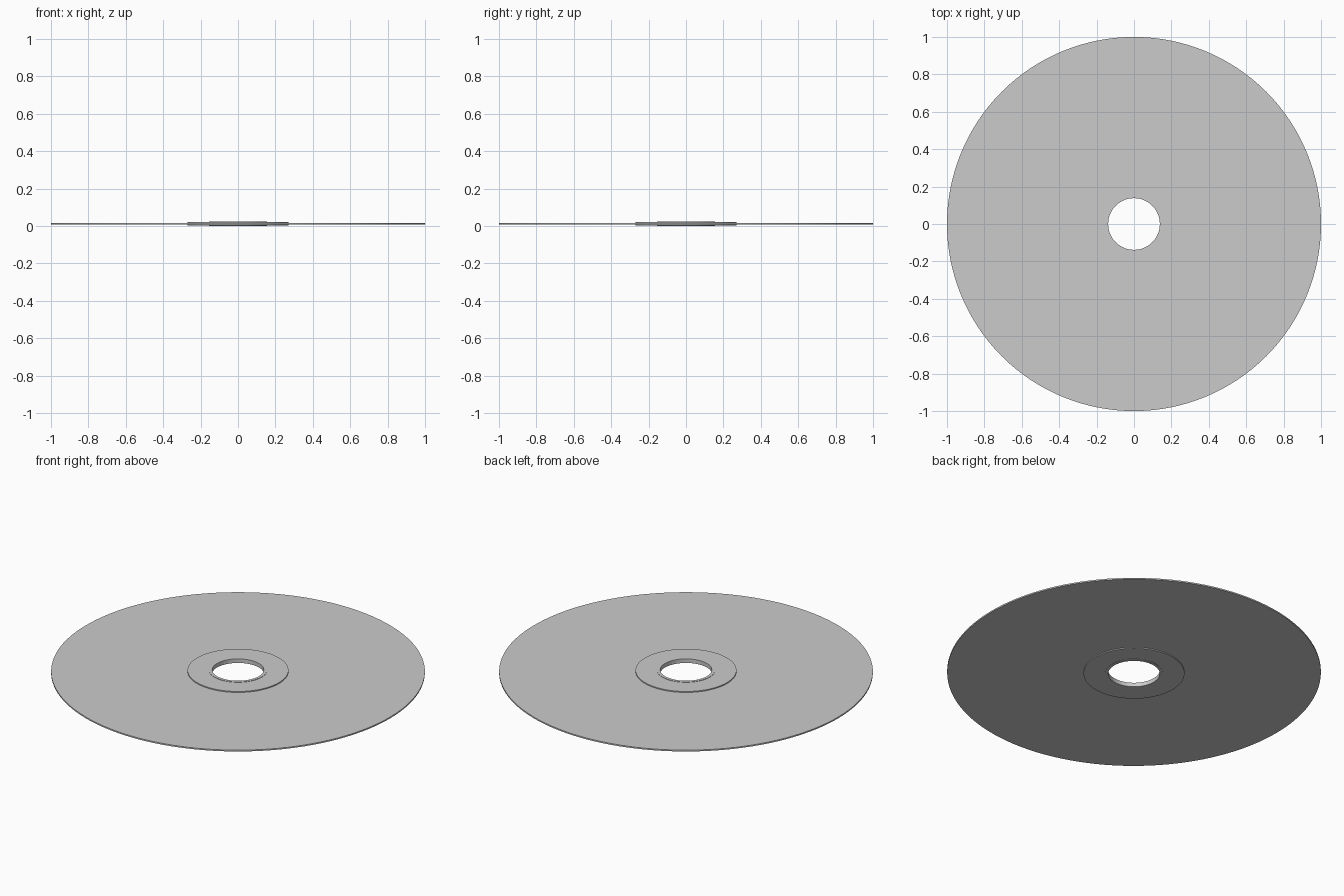
import bpy, bmesh, math

if "Cube" in bpy.data.objects:
    bpy.data.objects.remove(bpy.data.objects["Cube"])

SEG = 128
MID = 0.012  # height of the middle plane


def ring(name, inner, outer, half):
    """Flat annulus lathed from a rectangular section."""
    bm = bmesh.new()
    section = [(inner, -half), (outer, -half), (outer, half), (inner, half)]
    loops = []
    for r, z in section:
        loops.append([bm.verts.new((r * math.cos(2 * math.pi * i / SEG),
                                    r * math.sin(2 * math.pi * i / SEG), MID + z))
                      for i in range(SEG)])
    for k in range(4):
        a, b = loops[k], loops[(k + 1) % 4]
        for i in range(SEG):
            j = (i + 1) % SEG
            bm.faces.new((a[i], a[j], b[j], b[i]))
    bmesh.ops.recalc_face_normals(bm, faces=bm.faces)
    mesh = bpy.data.meshes.new(name)
    bm.to_mesh(mesh)
    bm.free()
    obj = bpy.data.objects.new(name, mesh)
    bpy.context.collection.objects.link(obj)
    bpy.ops.object.select_all(action='DESELECT')
    obj.select_set(True)
    bpy.context.view_layer.objects.active = obj
    bpy.ops.object.shade_smooth_by_angle(angle=math.radians(30))
    return obj


# Wide thin disc, raised centre plate, and the rim around the hole
ring("disc", 0.26, 1.0, 0.004)
ring("centre_plate", 0.15, 0.27, 0.010)
ring("hole_rim", 0.138, 0.155, 0.012)
